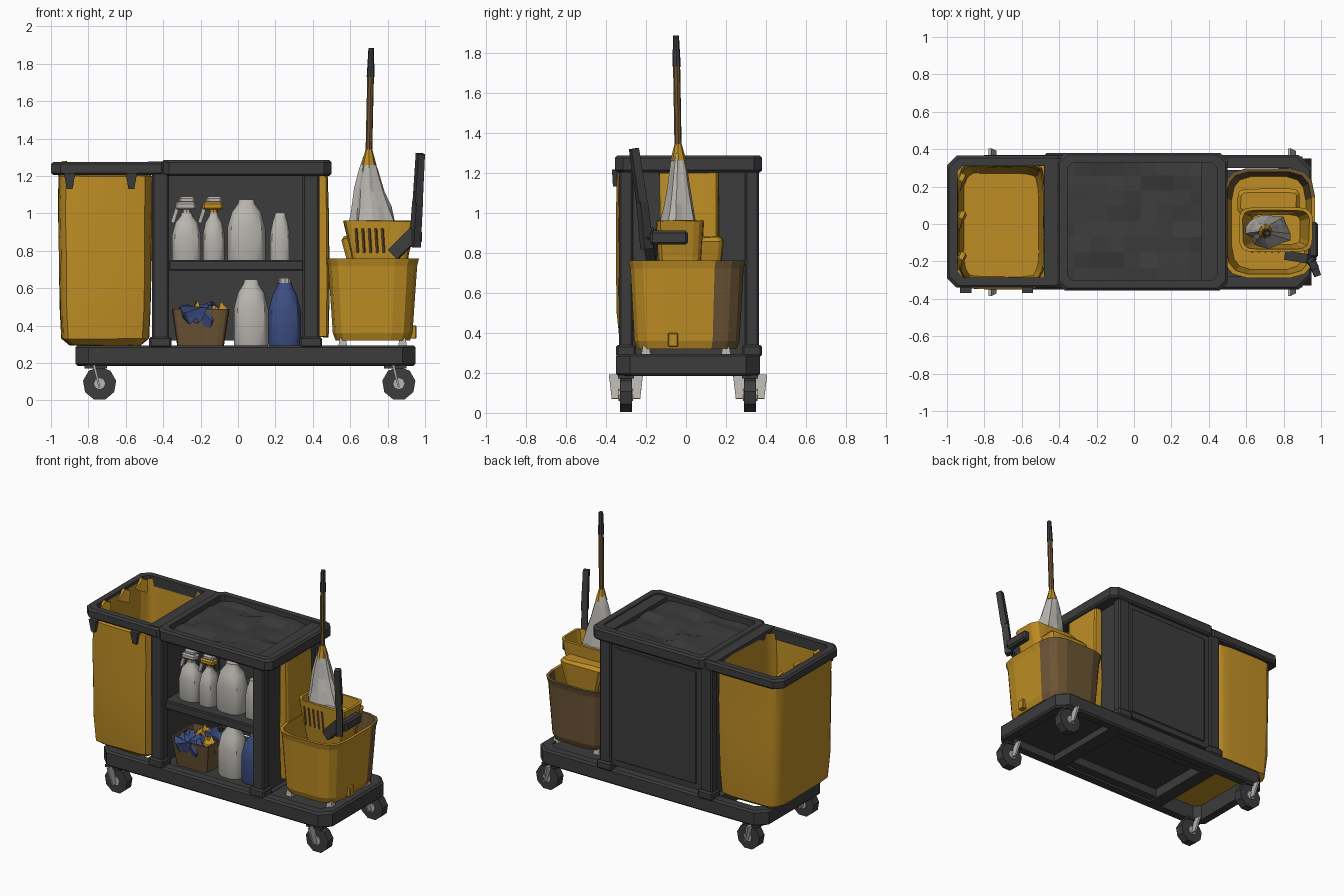
import bpy, bmesh, math, random
from mathutils import Vector, Matrix

random.seed(4)
if "Cube" in bpy.data.objects:
    bpy.data.objects.remove(bpy.data.objects["Cube"])


def material(name, r, g, b):
    m = bpy.data.materials.new(name)
    m.use_nodes = True
    m.diffuse_color = (r, g, b, 1)
    m.node_tree.nodes["Principled BSDF"].inputs["Base Color"].default_value = (r, g, b, 1)
    return m


DARK = material("charcoal plastic", .045, .045, .046)
YELLOW = material("yellow", .52, .27, .018)
GREY = material("light grey", .48, .46, .43)
BROWN = material("brown", .15, .09, .035)
BLUE = material("blue", .045, .075, .22)


def finish(name, bm, mat, smooth=None):
    bmesh.ops.recalc_face_normals(bm, faces=bm.faces)
    me = bpy.data.meshes.new(name)
    bm.to_mesh(me)
    bm.free()
    me.materials.append(mat)
    ob = bpy.data.objects.new(name, me)
    bpy.context.collection.objects.link(ob)
    if smooth:
        bpy.ops.object.select_all(action='DESELECT')
        ob.select_set(True)
        bpy.context.view_layer.objects.active = ob
        bpy.ops.object.shade_smooth_by_angle(angle=math.radians(smooth))
    return ob


def box(name, lo, hi, mat, bevel=0):
    """Box between two opposite corners."""
    lo, hi = Vector(lo), Vector(hi)
    bm = bmesh.new()
    bmesh.ops.create_cube(bm, size=1, matrix=Matrix.Translation((lo + hi) / 2) @ Matrix.Diagonal((*(hi - lo), 1)))
    if bevel:
        bmesh.ops.bevel(bm, geom=bm.edges[:], offset=bevel, segments=1, affect='EDGES')
    return finish(name, bm, mat)


def bar(name, a, b, w, d, mat, taper=1, sides=4):
    """Straight tapered bar from a to b."""
    a, b = Vector(a), Vector(b)
    bm = bmesh.new()
    bmesh.ops.create_cone(bm, cap_ends=True, segments=sides, radius1=.5, radius2=.5 * taper, depth=1)
    if sides == 4:
        bmesh.ops.rotate(bm, verts=bm.verts, matrix=Matrix.Rotation(math.pi / 4, 3, 'Z'))
        bmesh.ops.scale(bm, verts=bm.verts, vec=(1.414, 1.414, 1))
    rot = (b - a).to_track_quat('Z', 'Y').to_matrix().to_4x4()
    bm.transform(Matrix.Translation((a + b) / 2) @ rot @ Matrix.Diagonal((w, d, (b - a).length, 1)))
    return finish(name, bm, mat)


def loft(name, cx, cy, rows, mat, n=12, p=2, pleat=0, wobble=0, smooth=None):
    """Stack of rounded sections; each row is (z, half x, half y, [shift x, shift y])."""
    bm = bmesh.new()
    folds = [random.uniform(-pleat, pleat) for _ in range(n)]
    rings = []
    for z, hx, hy, *shift in rows:
        sx, sy = shift or (0, 0)
        ring = []
        for i in range(n):
            t = math.tau * (i + .5) / n
            c, s = math.cos(t), math.sin(t)
            k = 1 + folds[i] + random.uniform(-wobble, wobble)
            ring.append(bm.verts.new((cx + sx + k * hx * math.copysign(abs(c) ** (2 / p), c),
                                      cy + sy + k * hy * math.copysign(abs(s) ** (2 / p), s),
                                      z + random.uniform(-wobble, wobble) * .3)))
        rings.append(ring)
    for a, b in zip(rings, rings[1:]):
        for i in range(n):
            j = (i + 1) % n
            bm.faces.new((a[i], a[j], b[j], b[i]))
    bm.faces.new(rings[0])
    bm.faces.new(rings[-1])
    return finish(name, bm, mat, smooth)


def frame(name, x0, x1, y0, y1, z0, z1, wall, r=.05):
    """Rectangular rail loop with chamfered corners."""
    def outline(o, r):
        a, b, c, d = x0 + o, x1 - o, y0 + o, y1 - o
        return [(a + r, c), (b - r, c), (b, c + r), (b, d - r), (b - r, d), (a + r, d), (a, d - r), (a, c + r)]
    bm = bmesh.new()
    e = .012
    spec = [(e, z0), (0, z0 + e), (0, z1 - e), (e, z1), (wall, z1), (wall, z0)]
    loops = [[bm.verts.new((x, y, z)) for x, y in outline(o, r if o < wall else r * .6)] for o, z in spec]
    for a, b in zip(loops, loops[1:] + loops[:1]):
        for i in range(8):
            j = (i + 1) % 8
            bm.faces.new((a[i], a[j], b[j], b[i]))
    return finish(name, bm, DARK)


# Base: rail, decks and cross members
frame("base_rail", -.87, .95, -.35, .37, .185, .295, .07, .07)
box("cabinet_floor", (-.43, -.29, .26), (.44, .31, .288), DARK)
box("bucket_deck", (.42, -.29, .24), (.89, .29, .285), DARK)
for x in (-.43, .42):
    box("base_crossbar", (x - .05, -.3, .19), (x + .05, .32, .285), DARK)
box("underside_lip_front", (-.4, -.3, .2), (.4, -.22, .27), DARK)
box("underside_lip_back", (-.4, .23, .2), (.4, .31, .27), DARK)

# Casters
for x in (-.75, .85):
    for y in (-.3, .32):
        bar("caster_wheel", (x + .01, y - .03, .09), (x + .01, y + .03, .09), .18, .18, DARK, 1, 9)
        bar("wheel_hub", (x + .01, y - .036, .09), (x + .01, y + .036, .09), .06, .06, GREY, 1, 8)
        for s in (-1, 1):
            bar("caster_fork", (x + .01, y + s * .036, .07), (x - .02, y + s * .036, .19), .07, .01, GREY, 1.4)
        box("caster_plate", (x - .07, y - .04, .172), (x + .05, y + .04, .19), DARK)

# Cabinet: posts, boots, walls, shelf
for x in (-.415, .39):
    for y in (-.3, .33):
        box("corner_post", (x - .045, y - .035, .28), (x + .045, y + .035, 1.22), DARK, .01)
        box("post_boot", (x - .06, y - .05, .28), (x + .06, y + .05, .34), DARK, .01)
    box("side_wall", (x - .02, -.29, .29), (x + .02, .33, 1.22), DARK)
box("back_panel", (-.4, .325, .32), (.38, .35, 1.21), DARK)
box("back_panel_raised", (-.33, .345, .36), (.32, .357, 1.17), DARK, .005)
box("shelf", (-.4, -.27, .7), (.38, .34, .735), DARK)
box("shelf_lip", (-.37, -.3, .695), (.35, -.27, .75), DARK, .006)

# Top rim with bag opening and crumpled tray
frame("top_rim_bag_end", -1, -.36, -.34, .365, 1.205, 1.275, .055)
frame("top_rim_cabinet", -.41, .5, -.355, .38, 1.2, 1.285, .055, .04)
box("rim_divider", (-.48, -.32, 1.205), (-.37, .35, 1.278), DARK)
box("rim_end_shelf", (.36, -.32, 1.205), (.47, .35, 1.275), DARK)
bm = bmesh.new()
bmesh.ops.create_grid(bm, x_segments=9, y_segments=8, size=.5)
for v in bm.verts:
    v.co = (v.co.x * .8 - .01, v.co.y * .66 + .013, 1.248 + random.uniform(-.014, .014))
finish("crumpled_tray", bm, DARK)
box("tray_bottom", (-.39, -.32, 1.2), (.38, .35, 1.225), DARK)

# Waste bag, folded over its rim and hollow inside
loft("waste_bag", -.71, -.005,
     [(.295, .19, .28), (.33, .235, .325), (.5, .245, .34), (.75, .248, .345), (1, .252, .345), (1.2, .25, .345),
      (1.21, .235, .318, 0, .015), (1.255, .232, .312, 0, .015), (1.1, .225, .305, 0, .01),
      (.7, .222, .305), (.34, .2, .28)],
     YELLOW, 28, 7, .012, .008, 25)
for x in (-.9, -.57):
    bar("bag_clip", (x, -.355, 1.13), (x, -.35, 1.215), .03, .02, DARK, 2)
for y in (-.2, .02, .22):
    bar("bag_tuft", (-.935, y, 1.2), (-.92, y + .03, 1.272), .05, .09, YELLOW, .5)

# Yellow side pouch on the cabinet
loft("side_pouch", .45, .015, [(.34, .035, .14), (.6, .04, .15), (1.0, .036, .15), (1.2, .03, .15)],
     YELLOW, 12, 6, .02, .01)


def bottle(name, x, y, z, w, d, h, mat, neck=.3):
    loft(name, x, y, [(z, w * .47, d * .47), (z + h * .04, w * .5, d * .5), (z + h * .55, w * .5, d * .5),
                      (z + h * .8, w * .38, d * .42), (z + h * .93, w * neck, d * neck),
                      (z + h, w * neck * .9, d * neck * .9)], mat, 12, 2.6, smooth=35)


# Upper shelf supplies
for x, w, head in ((-.275, .16, GREY), (-.13, .12, YELLOW)):
    bottle("spray_bottle", x, -.14, .735, w, .13, .27, GREY, .2)
    bar("spray_neck", (x, -.14, .98), (x, -.14, 1.03), .045, .045, head, 1, 8)
    box("spray_head", (x - .06, -.17, 1.02), (x + .05, -.11, 1.06), head, .01)
    box("spray_cap", (x - .04, -.165, 1.055), (x + .045, -.115, 1.09), GREY, .01)
    bar("spray_trigger", (x - .05, -.14, 1.03), (x - .075, -.14, .95), .02, .02, GREY)
bottle("large_jug", .045, -.13, .735, .21, .16, .34, GREY, .22)
bottle("small_bottle", .225, -.14, .735, .11, .1, .27, GREY, .28)

# Lower shelf supplies
loft("cloth_box", -.2, -.14, [(.288, .125, .11), (.49, .155, .14), (.49, .145, .13), (.44, .14, .125)],
     BROWN, 16, 9)
for x, y, mat in ((-.28, -.19, BLUE), (-.17, -.21, BLUE), (-.11, -.16, YELLOW), (-.22, -.08, YELLOW), (-.13, -.07, BLUE)):
    loft("cloth", x, y, [(.4, .05, .05), (.45, .07, .07), (.48, .06, .06), (.505, .02, .03)], mat, 8, 2, .15, .12)
loft("cloth_flap", -.24, -.285, [(.42, .03, .008), (.46, .06, .012), (.49, .075, .02)], BLUE, 8, 3, .1, .1)
bottle("white_jug", .07, -.16, .288, .19, .16, .36, GREY, .22)
bottle("blue_jug", .25, -.16, .288, .18, .16, .34, BLUE, .24)
bar("blue_jug_cap", (.25, -.16, .61), (.25, -.16, .655), .07, .07, GREY, .9, 10)

# Mop bucket: yellow front, brown rear half
bucket = loft("mop_bucket", .72, .005,
              [(.32, .2, .25), (.36, .215, .265), (.72, .24, .285), (.76, .25, .295), (.76, .23, .275),
               (.5, .2, .25)], YELLOW, 16, 4.5)
bucket.data.materials.append(BROWN)
for f in bucket.data.polygons:
    if f.center.y > .07 and f.center.x > .5:
        f.material_index = 1
box("bucket_pad", (.9, -.09, .33), (.955, -.04, .4), YELLOW, .005)
for x, y in ((.56, -.2), (.88, -.2), (.56, .2), (.88, .2)):
    bar("bucket_foot", (x, y, .28), (x, y, .34), .05, .05, GREY, .6)

# Wringer basket with slots and lever
loft("wringer_basket", .76, -.03,
     [(.6, .13, .09), (.78, .155, .11), (.96, .195, .12), (.96, .178, .105), (.72, .13, .08)],
     YELLOW, 16, 6, .015, .01)
loft("wringer_press", .72, .12, [(.68, .12, .05), (.86, .17, .07), (.88, .15, .05)], YELLOW, 12, 6, .03, .02)
for i in range(5):
    x = .64 + i * .035
    bar("wringer_slot", (x, -.141, .79), (x - .008, -.149, .92), .012, .008, BROWN)
bar("lever_clamp", (.83, -.17, .78), (.95, -.19, .9), .05, .07, DARK)
box("lever_pivot", (.93, -.18, .84), (.985, .01, .91), DARK, .012)
bar("lever_lower", (.945, -.195, .82), (.96, -.22, 1.06), .045, .05, DARK, .9)
bar("lever_upper", (.96, -.22, 1.05), (.975, -.26, 1.32), .042, .045, DARK, .9)

# Mop standing in the wringer
loft("mop_strands", .705, -.035,
     [(.84, .1, .085, .01, 0), (.95, .12, .095, .015, 0), (1.03, .1, .08, .01, 0), (1.13, .075, .06),
      (1.23, .05, .045, -.005, 0), (1.29, .03, .03, -.005, 0)], GREY, 18, 2, .14, .05)
bar("mop_socket", (.7, -.038, 1.26), (.7, -.04, 1.35), .08, .08, YELLOW, .4, 8)
bar("mop_handle", (.7, -.04, 1.34), (.709, -.047, 1.74), .036, .036, BROWN, 1, 8)
bar("mop_grip", (.709, -.047, 1.73), (.712, -.05, 1.885), .042, .042, DARK, .7, 8)
